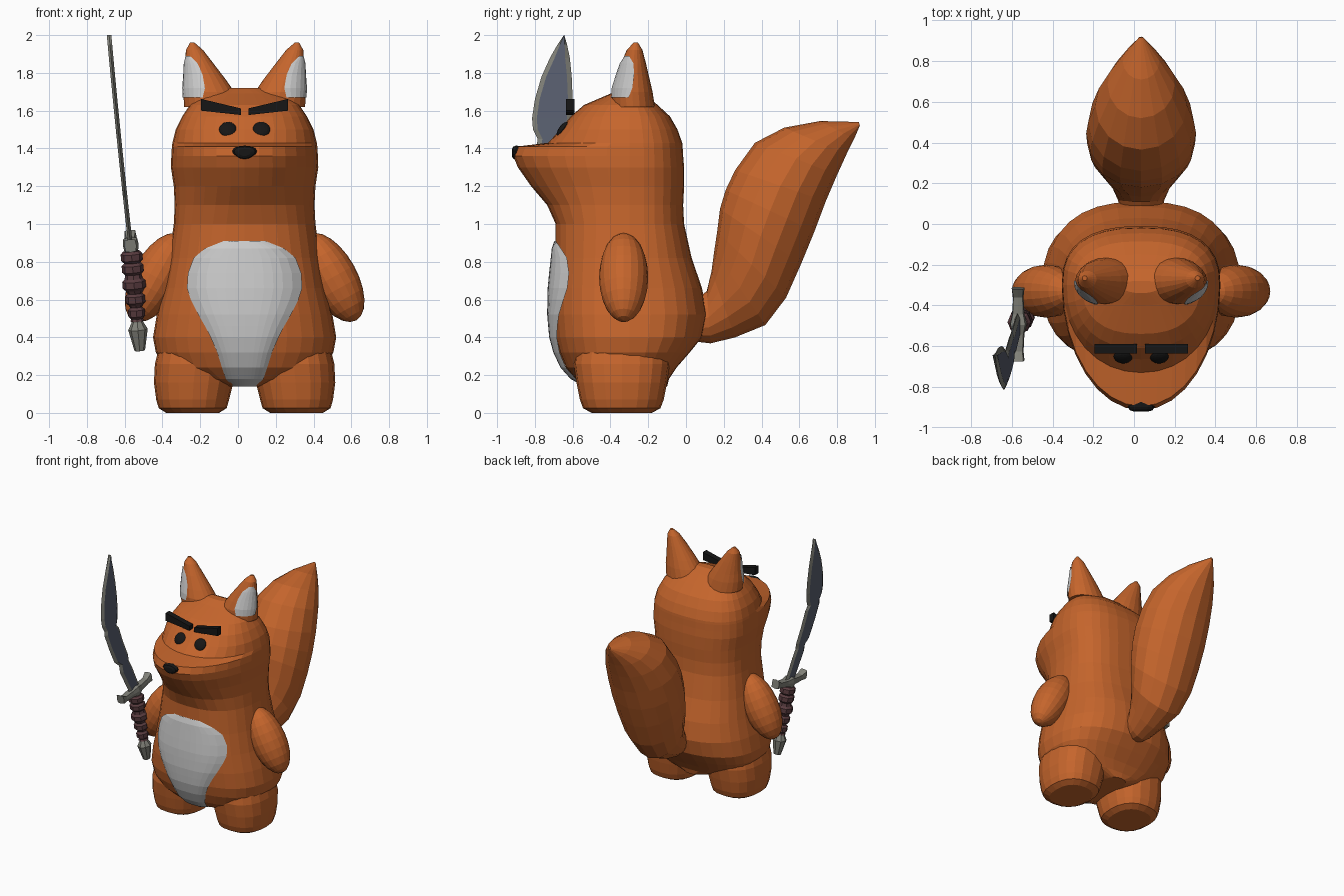
import bpy, bmesh, math
from mathutils import Vector, Matrix

if "Cube" in bpy.data.objects:
    bpy.data.objects.remove(bpy.data.objects["Cube"])

CX = 0.035  # symmetry plane of the animal


def material(name, rgb):
    m = bpy.data.materials.new(name)
    m.diffuse_color = (*rgb, 1)
    m.use_nodes = True
    m.node_tree.nodes["Principled BSDF"].inputs["Base Color"].default_value = m.diffuse_color
    return m


FUR = material("fur_orange", (0.56, 0.13, 0.025))
BLACK = material("black", (0.008, 0.008, 0.008))
STEEL = material("blade_steel", (0.10, 0.115, 0.16))
METAL = material("worn_metal", (0.22, 0.22, 0.19))
GRIP = material("grip_leather", (0.10, 0.045, 0.05))


def finish(name, bm, mats):
    bmesh.ops.recalc_face_normals(bm, faces=bm.faces)
    me = bpy.data.meshes.new(name)
    bm.to_mesh(me)
    bm.free()
    for m in mats:
        me.materials.append(m)
    ob = bpy.data.objects.new(name, me)
    bpy.context.collection.objects.link(ob)
    return ob


def loft(name, rings, mats=(), closed=True, pick=None):
    """Skin a list of equal-length point rings; closed rings get end caps."""
    bm = bmesh.new()
    vs = [[bm.verts.new(p) for p in r] for r in rings]
    n = len(vs[0])
    for a, b in zip(vs, vs[1:]):
        for i in range(n if closed else n - 1):
            j = (i + 1) % n
            f = bm.faces.new((a[i], a[j], b[j], b[i]))
            f.material_index = pick(i) if pick else 0
    if closed:
        bm.faces.new(vs[0])
        bm.faces.new(vs[-1])
    return finish(name, bm, mats)


def power(v, n):
    return math.copysign(abs(v) ** (2 / n), v)


def oval(c, u, v, n=2, seg=20):
    """Superellipse ring round c with half-axis vectors u and v."""
    c, u, v = Vector(c), Vector(u), Vector(v)
    return [c + u * power(math.cos(t), n) + v * power(math.sin(t), n)
            for t in (2 * math.pi * i / seg for i in range(seg))]


def ball(name, c, r, mat, rot=None, seg=16):
    bm = bmesh.new()
    m = Matrix.Translation(c) @ (rot or Matrix()) @ Matrix.Diagonal((*r, 1))
    bmesh.ops.create_uvsphere(bm, u_segments=seg, v_segments=12, radius=1, matrix=m)
    return finish(name, bm, [mat])


# Body and head: z, half width, front y, back y, front squareness
BODY = [(.14, .10, -.52, -.10, 2), (.18, .30, -.585, -.09, 2.3), (.24, .42, -.635, -.05, 2.5),
        (.32, .47, -.67, .02, 2.5), (.40, .485, -.69, .085, 2.5), (.52, .465, -.70, .11, 2.5),
        (.66, .43, -.70, .085, 2.5), (.82, .40, -.69, .03, 2.5), (1.0, .375, -.69, -.01, 2.4),
        (1.1, .37, -.735, -.015, 2.2), (1.2, .375, -.82, -.01, 2), (1.3, .39, -.89, -.01, 2),
        (1.36, .388, -.915, -.015, 2), (1.41, .385, -.895, -.018, 2), (1.43, .382, -.73, -.02, 2.1),
        (1.5, .365, -.665, -.045, 2.3), (1.57, .33, -.61, -.085, 2.4), (1.63, .29, -.54, -.15, 2.4),
        (1.69, .21, -.40, -.22, 2.2), (1.72, .10, -.34, -.28, 2)]
MID = -.30


def body_ring(z, w, yf, yb, n, seg=32):
    pts = []
    for i in range(seg):
        t = 2 * math.pi * i / seg
        back = math.sin(t) > 0
        e, d = (2.5, yb - MID) if back else (n, MID - yf)
        pts.append((CX + w * power(math.cos(t), e), MID + d * power(math.sin(t), e), z))
    return pts


loft("body", [body_ring(*r) for r in BODY], [FUR])


def front_y(x, z):
    """y of the body's front surface at offset x and height z."""
    for a, b in zip(BODY, BODY[1:]):
        if a[0] <= z <= b[0]:
            k = (z - a[0]) / (b[0] - a[0])
            w, yf, n = (a[i] + (b[i] - a[i]) * k for i in (1, 2, 4))
            return MID - (MID - yf) * max(0, 1 - min(1, abs(x) / w) ** n) ** (1 / n)


# Belly patch: slightly bulged sheet on the front of the body (z, half width)
BELLY = [(.14, .06), (.18, .10), (.24, .12), (.32, .145), (.40, .18), (.46, .21), (.52, .245),
         (.60, .285), (.66, .305), (.74, .30), (.82, .27), (.87, .21), (.91, .11)]
rows = []
for k, (z, h) in enumerate(BELLY):
    lift = .028 * math.sin(math.pi * min(1, (k + 1) / 13)) ** .5
    rows.append([(CX + h * s, front_y(h * s, z) - .007 - lift * (1 - s ** 4), z)
                 for s in (i / 6 - 1 for i in range(13))])
loft("belly_patch", rows, closed=False)

# Legs: z, x offset, half width, half depth
LEG = [(0, .275, .14, .16), (.025, .275, .18, .205), (.07, .275, .193, .222),
       (.16, .27, .21, .24), (.26, .26, .215, .255), (.36, .25, .20, .24)]
# Ears: z, x offset, y, half width, half depth
EAR = [(1.62, .165, -.28, .155, .115), (1.70, .19, -.285, .135, .108), (1.76, .208, -.283, .112, .092),
       (1.85, .24, -.278, .075, .066), (1.92, .265, -.272, .046, .042), (1.96, .277, -.266, .012, .012)]


def ear_point(z, ang, grow, s):
    for a, b in zip(EAR, EAR[1:]):
        if a[0] <= z <= b[0]:
            k = (z - a[0]) / (b[0] - a[0])
            x, y, u, v = (a[i] + (b[i] - a[i]) * k for i in (1, 2, 3, 4))
            return (CX + s * (x + (u + grow) * math.cos(ang)), y + (v + grow) * math.sin(ang), z)


for s, side in ((-1, "right"), (1, "left")):
    loft(side + "_leg", [oval((CX + s * x, -.34, z), (w, 0, 0), (0, d, 0), 2.4)
                         for z, x, w, d in LEG], [FUR])
    loft(side + "_ear", [oval((CX + s * x, y, z), (w, 0, 0), (0, d, 0))
                         for z, x, y, w, d in EAR], [FUR])
    # Pale inner ear, on the outer front of the ear
    loft(side + "_inner_ear",
         [[ear_point(z, math.radians(-42 + spread * (i / 3 - 1)), .007, s) for i in range(7)]
          for z, spread in ((1.67, 32), (1.72, 42), (1.79, 46), (1.85, 42), (1.89, 15))], closed=False)
    # Arm
    ball(side + "_arm", (CX + s * .465, -.33, .717), (.13, .13, .26), FUR,
         Matrix.Rotation(s * math.radians(-29), 4, 'Y'), 20)
    # Eye and brow
    ball(side + "_eye", (CX + s * .088, -.652, 1.5), (.047, .022, .047), BLACK,
         Matrix.Rotation(math.radians(-36), 4, 'X'))
    loft(side + "_brow", [[(CX + s * x, y, z) for y, z in
                           ((-.635, lo), (-.59, lo), (-.59, hi), (-.635, hi))]
                          for x, lo, hi in ((.02, 1.577, 1.612), (.23, 1.60, 1.662))], [BLACK])

# Nose: rounded triangle, wider on top
loft("nose", [[(CX + k * math.sin(t) * (.064 + .014 * math.cos(t)), y, 1.378 + k * .037 * math.cos(t))
               for t in (2 * math.pi * i / 14 for i in range(14))]
              for y, k in ((-.86, .9), (-.90, 1), (-.915, .85), (-.922, .5))], [BLACK])

# Tail: lower point (y, z), upper point (y, z), half width
TAIL = [(.03, .38, .03, .58, .09), (.13, .368, .11, .645, .115), (.26, .40, .135, .75, .15),
        (.42, .465, .15, .86, .205), (.53, .61, .165, .96, .245), (.61, .79, .18, 1.08, .265),
        (.68, .96, .21, 1.18, .27), (.74, 1.12, .26, 1.285, .26), (.80, 1.26, .365, 1.43, .225),
        (.85, 1.37, .52, 1.51, .165), (.89, 1.45, .71, 1.545, .09), (.92, 1.52, .915, 1.54, .01)]
loft("tail", [oval((CX, (a + c) / 2, (b + d) / 2), (w, 0, 0), (0, (c - a) / 2, (d - b) / 2), 2, 16)
              for a, b, c, d, w in TAIL], [FUR])

# Sword blade: z, front edge y, back edge y, with small nicks in both edges
BLADE = [(.90, -.56, -.43), (1.08, -.645, -.50), (1.14, -.65, -.53), (1.18, -.70, -.53),
         (1.30, -.75, -.575), (1.42, -.79, -.61), (1.45, -.785, -.635), (1.50, -.81, -.615),
         (1.56, -.815, -.605), (1.66, -.80, -.60), (1.78, -.765, -.605), (1.88, -.72, -.615),
         (1.95, -.68, -.63), (2.0, -.646, -.644)]
rings = []
for z, f, b in BLADE:
    x = -.57 - .115 * (z - .9) + .014 * ((z - .9) / 1.1) ** 2
    t, m = .012, min(.025, (b - f) * .25)
    rings.append([(x, f, z), (x - t, f + m, z), (x - t, b - m, z),
                  (x, b, z), (x + t, b - m, z), (x + t, f + m, z)])
loft("sword_blade", rings, [STEEL, METAL], pick=lambda i: 0 if i in (1, 4) else 1)

# Hilt parts follow a tilted axis from pommel to guard
P0, P1 = Vector((-.52, -.41, .33)), Vector((-.568, -.49, .89))
AXIS = (P1 - P0).normalized()
SIDE = Vector((1, 0, 0)) - AXIS * AXIS.x
ACROSS = AXIS.cross(SIDE)


def hilt(name, prof, mat):
    loft(name, [oval(P0.lerp(P1, t), SIDE * r, ACROSS * r, 2, 8) for t, r in prof], [mat])


hilt("sword_pommel", [(0, .028), (.2, .052), (.27, .03), (.32, .032)], METAL)
grip = [(.28, .038)]
for t, r in ((.30, .045), (.43, .052), (.57, .062), (.72, .058), (.83, .058)):
    grip += [(t, r - .014), (t + .025, r), (t + .085, r), (t + .11, r - .014)]
hilt("sword_grip", grip, GRIP)
# Crossguard: flared ends, swept slightly up
loft("sword_guard", [oval(P1 + ACROSS * a + AXIS * up, SIDE * w, AXIS * h, 5, 8)
                     for a, up, w, h in ((-.18, .02, .032, .035), (-.135, .005, .026, .022), (-.05, 0, .03, .026),
                                         (0, 0, .042, .04), (.05, 0, .03, .026), (.135, .005, .026, .022),
                                         (.18, .02, .032, .035))], [METAL])
